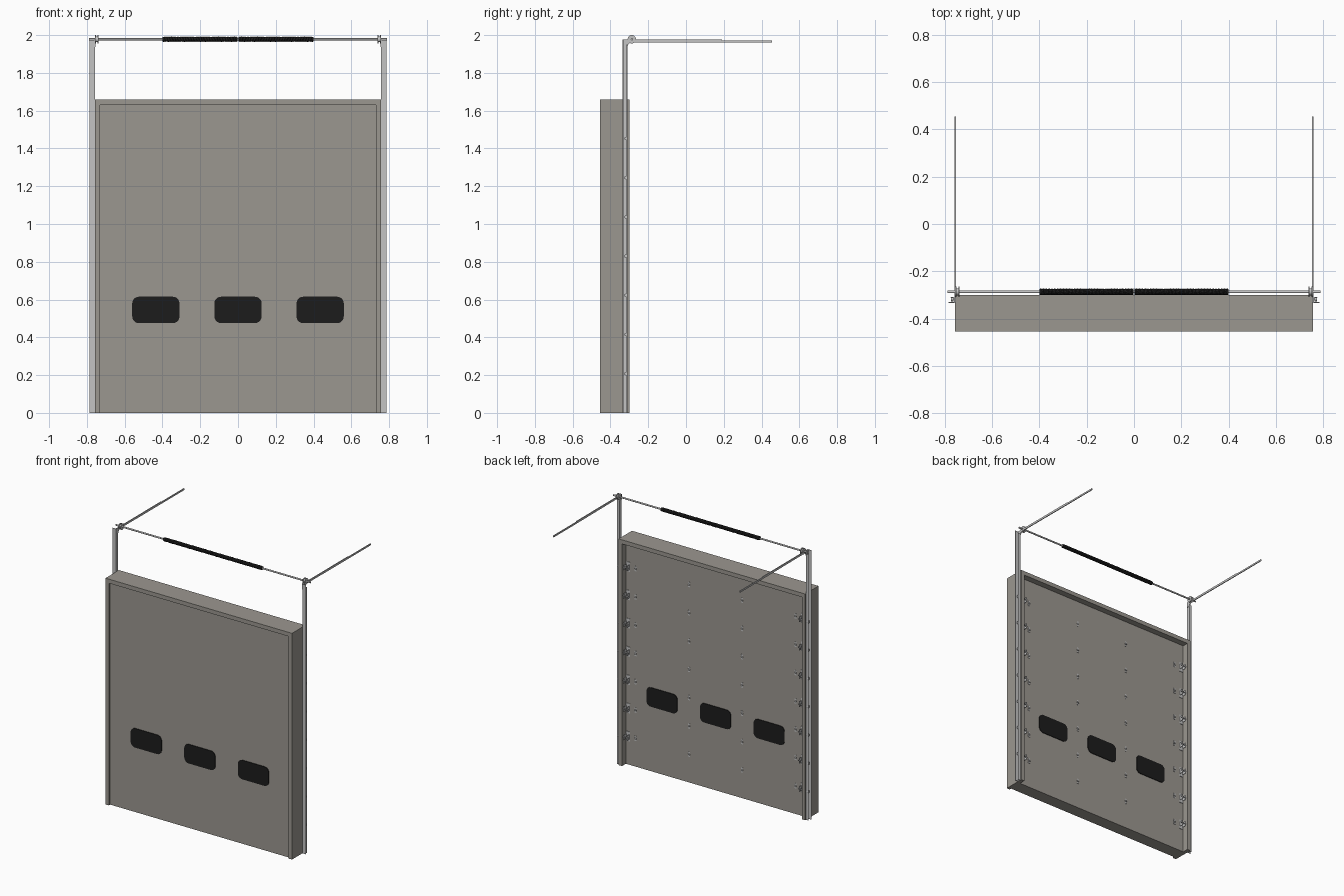
import bpy, bmesh, math
from mathutils import Matrix, Vector

if "Cube" in bpy.data.objects:
    bpy.data.objects.remove(bpy.data.objects["Cube"])


def material(name, rgb):
    m = bpy.data.materials.new(name)
    m.diffuse_color = (*rgb, 1)
    m.use_nodes = True
    m.node_tree.nodes["Principled BSDF"].inputs["Base Color"].default_value = m.diffuse_color
    return m


TAUPE = material("taupe_paint", (0.33, 0.31, 0.28))
STEEL = material("galvanised_steel", (0.55, 0.55, 0.55))
BLACK = material("black", (0.012, 0.012, 0.012))


def finish(bm, name, mat, smooth=False):
    bmesh.ops.recalc_face_normals(bm, faces=bm.faces)
    me = bpy.data.meshes.new(name)
    bm.to_mesh(me)
    bm.free()
    me.materials.append(mat)
    ob = bpy.data.objects.new(name, me)
    bpy.context.collection.objects.link(ob)
    if smooth:
        bpy.context.view_layer.objects.active = ob
        ob.select_set(True)
        bpy.ops.object.shade_smooth_by_angle(angle=math.radians(35))
        ob.select_set(False)
    return ob


def add_box(bm, lo, hi):
    size = [b - a for a, b in zip(lo, hi)]
    mid = [(a + b) / 2 for a, b in zip(lo, hi)]
    bmesh.ops.create_cube(bm, size=1, matrix=Matrix.Translation(mid) @ Matrix.Diagonal((*size, 1)))


def add_rod(bm, x0, x1, y, z, r, n=16):
    m = Matrix.Translation(((x0 + x1) / 2, y, z)) @ Matrix.Rotation(math.pi / 2, 4, 'Y')
    bmesh.ops.create_cone(bm, cap_ends=True, segments=n, radius1=r, radius2=r, depth=abs(x1 - x0), matrix=m)


def add_prism(bm, pts, axis, a, b):
    """Extrude a 2D outline along axis 'x' (y,z points) or 'y' (x,z points)."""
    place = (lambda p, t: (t, *p)) if axis == 'x' else (lambda p, t: (p[0], t, p[1]))
    f = bm.faces.new([bm.verts.new(place(p, a)) for p in pts])
    out = bmesh.ops.extrude_face_region(bm, geom=[f])['geom']
    step = Vector(place((0, 0), b - a))
    bmesh.ops.translate(bm, vec=step, verts=[v for v in out if isinstance(v, bmesh.types.BMVert)])


# Jambs and header as one arch-shaped frame
bm = bmesh.new()
arch = [(-.757, 0), (-.757, 1.66), (.757, 1.66), (.757, 0), (.73, 0), (.73, 1.63), (-.73, 1.63), (-.73, 0)]
add_prism(bm, arch, 'y', -.455, -.30)
finish(bm, "door_frame", TAUPE)

# Flat door leaf
DOOR_FRONT, DOOR_BACK = -.44, -.345
bm = bmesh.new()
add_box(bm, (-.73, DOOR_FRONT, 0), (.73, DOOR_BACK, 1.63))
finish(bm, "door_panel", TAUPE)


# Rounded windows showing on both faces
def rounded_rect(cx, cz, w, h, r, n=5):
    pts = []
    for i, (sx, sz) in enumerate([(1, 1), (-1, 1), (-1, -1), (1, -1)]):
        for k in range(n + 1):
            t = math.pi / 2 * (i + k / n)
            pts.append((cx + sx * (w / 2 - r) + r * math.cos(t), cz + sz * (h / 2 - r) + r * math.sin(t)))
    return pts


for i, cx in enumerate((-.435, 0, .435)):
    bm = bmesh.new()
    add_prism(bm, rounded_rect(cx, .545, .25, .14, .035), 'y', DOOR_FRONT - .005, DOOR_BACK + .005)
    finish(bm, f"window_{i + 1}", BLACK)

# Hinges across the back of the door, one row per section joint
bm = bmesh.new()
for k in range(1, 8):
    z = k * .2075
    for x in (-.65, -.215, .215, .65):
        for dz in (-.012, .012):
            add_box(bm, (x - .007, DOOR_BACK, z + dz - .006), (x + .007, DOOR_BACK + .003, z + dz + .006))
        add_rod(bm, x - .007, x + .007, DOOR_BACK + .003, z, .004, 8)
finish(bm, "centre_hinges", STEEL)

SHAFT_Y, SHAFT_Z = -.287, 1.978
for side, s in (("left", -1), ("right", 1)):
    # End hinges with rollers
    bm = bmesh.new()
    for k in range(1, 8):
        z = k * .2075
        x0, x1 = sorted((s * .695, s * .725))
        add_box(bm, (x0, DOOR_BACK, z - .035), (x1, DOOR_BACK + .004, z + .035))
        for xe in (.697, .721):
            a, b = sorted((s * xe, s * (xe + .003)))
            add_box(bm, (a, DOOR_BACK, z - .018), (b, -.312, z + .018))
        add_rod(bm, s * .69, s * .775, -.318, z, .004, 8)
        add_rod(bm, s * .763, s * .775, -.318, z, .009, 12)
    finish(bm, f"{side}_roller_hinges", STEEL)

    # Vertical track: wall flange and web
    bm = bmesh.new()
    for lo, hi in (((.757, -.335), (.785, -.331)), ((.757, -.335), (.762, -.31)), ((.762, -.314), (.776, -.31))):
        x0, x1 = sorted((s * lo[0], s * hi[0]))
        add_box(bm, (x0, lo[1], 0), (x1, hi[1], 1.95 if lo[0] == .762 else 1.975))
    finish(bm, f"{side}_vertical_track", STEEL)

    # Curved corner and horizontal rail, narrowing toward the rear
    inner = [(-.285 + .025 * math.cos(t), 1.937 + .025 * math.sin(t))
             for t in (math.pi * (1 - k / 12) for k in range(7))]
    rail = [(-.335, 1.937), (-.335, 1.976), (.19, 1.976), (.19, 1.972), (.455, 1.972), (.455, 1.96), (.19, 1.96)]
    bm = bmesh.new()
    add_prism(bm, rail + inner[::-1], 'x', s * .754, s * .760)
    finish(bm, f"{side}_horizontal_rail", STEEL)

    # Cable drum and bearing plate
    bm = bmesh.new()
    add_rod(bm, s * .738, s * .743, SHAFT_Y, SHAFT_Z, .022, 24)
    add_rod(bm, s * .743, s * .752, SHAFT_Y, SHAFT_Z, .015, 24)
    add_rod(bm, s * .752, s * .757, SHAFT_Y, SHAFT_Z, .022, 24)
    finish(bm, f"{side}_cable_drum", STEEL, True)

    # Torsion spring: solid core with tight coils
    bm = bmesh.new()
    add_rod(bm, s * .002, s * .40, SHAFT_Y, SHAFT_Z, .0125, 16)
    finish(bm, f"{side}_spring_core", BLACK, True)
    turns, steps = 60, 12
    cu = bpy.data.curves.new(f"{side}_spring", 'CURVE')
    cu.dimensions = '3D'
    cu.bevel_depth = .003
    cu.bevel_resolution = 0
    sp = cu.splines.new('POLY')
    sp.points.add(turns * steps)
    for i, p in enumerate(sp.points):
        t = 2 * math.pi * i / steps
        p.co = (s * (.004 + .392 * i / (turns * steps)), SHAFT_Y + .0115 * math.cos(t),
                SHAFT_Z + .0115 * math.sin(t), 1)
    cu.materials.append(BLACK)
    bpy.context.collection.objects.link(bpy.data.objects.new(f"{side}_spring", cu))

# Torsion shaft
bm = bmesh.new()
add_rod(bm, -.79, .79, SHAFT_Y, SHAFT_Z, .006, 16)
finish(bm, "torsion_shaft", STEEL, True)
